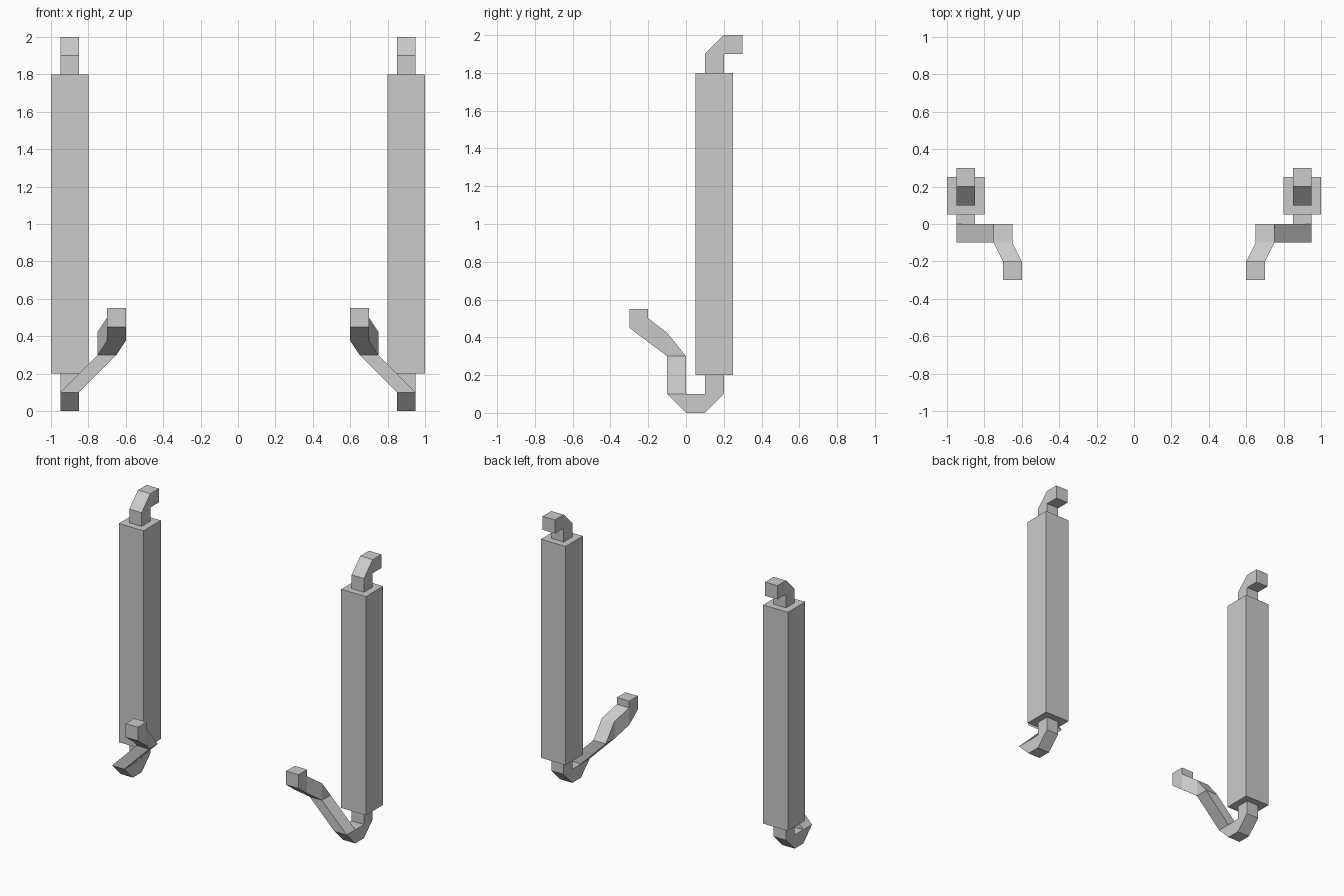
import bpy
import bmesh

if "Cube" in bpy.data.objects:
    bpy.data.objects.remove(bpy.data.objects["Cube"])


def finish(name, bm):
    """Turn a bmesh into an object mirrored across x = 0."""
    bmesh.ops.recalc_face_normals(bm, faces=bm.faces)
    mesh = bpy.data.meshes.new(name)
    bm.to_mesh(mesh)
    bm.free()
    ob = bpy.data.objects.new(name, mesh)
    bpy.context.collection.objects.link(ob)
    mod = ob.modifiers.new("Mirror", 'MIRROR')
    mod.use_mirror_merge = False
    return ob


def box(name, lo, hi):
    bm = bmesh.new()
    bmesh.ops.create_cube(bm, size=1)
    for v in bm.verts:
        v.co = [(a + b) / 2 + c * (b - a) for a, b, c in zip(lo, hi, v.co)]
    return finish(name, bm)


def bar(name, sections, half=0.05):
    """Loft square bar: each section is (x centre, outer (y, z), inner (y, z))."""
    bm = bmesh.new()
    rings = []
    for x, o, i in sections:
        rings.append([bm.verts.new((x + s * half, *p))
                      for s, p in ((-1, o), (1, o), (1, i), (-1, i))])
    for a, b in zip(rings, rings[1:]):
        for k in range(4):
            n = (k + 1) % 4
            bm.faces.new((a[k], a[n], b[n], b[k]))
    bm.faces.new(rings[0])
    bm.faces.new(rings[-1])
    # bends pivot on a shared edge, so merge the doubled corners
    bmesh.ops.remove_doubles(bm, verts=bm.verts, dist=1e-4)
    return finish(name, bm)


# Long square posts
box("post", (0.8, 0.05, 0.2), (1.0, 0.25, 1.8))

# Hooked bar at the top, bending to the back
bar("top_hook", [
    (0.9, (0.1, 1.78), (0.2, 1.78)),
    (0.9, (0.1, 1.9), (0.2, 1.9)),
    (0.9, (0.2, 2.0), (0.2, 1.9)),
    (0.9, (0.3, 2.0), (0.3, 1.9)),
])

# Bar at the bottom, turning forward, up and inward
bar("bottom_arm", [
    (0.9, (0.2, 0.22), (0.1, 0.22)),
    (0.9, (0.2, 0.1), (0.1, 0.1)),
    (0.9, (0.1, 0.0), (0.1, 0.1)),
    (0.9, (0.0, 0.0), (0.0, 0.1)),
    (0.9, (-0.1, 0.1), (0.0, 0.1)),
    (0.7, (-0.1, 0.3), (0.0, 0.3)),
    (0.7, (-0.1, 0.3), (-0.1, 0.425)),
    (0.65, (-0.2, 0.375), (-0.2, 0.5)),
    (0.65, (-0.3, 0.45), (-0.2, 0.5)),
    (0.65, (-0.3, 0.55), (-0.2, 0.55)),
])
